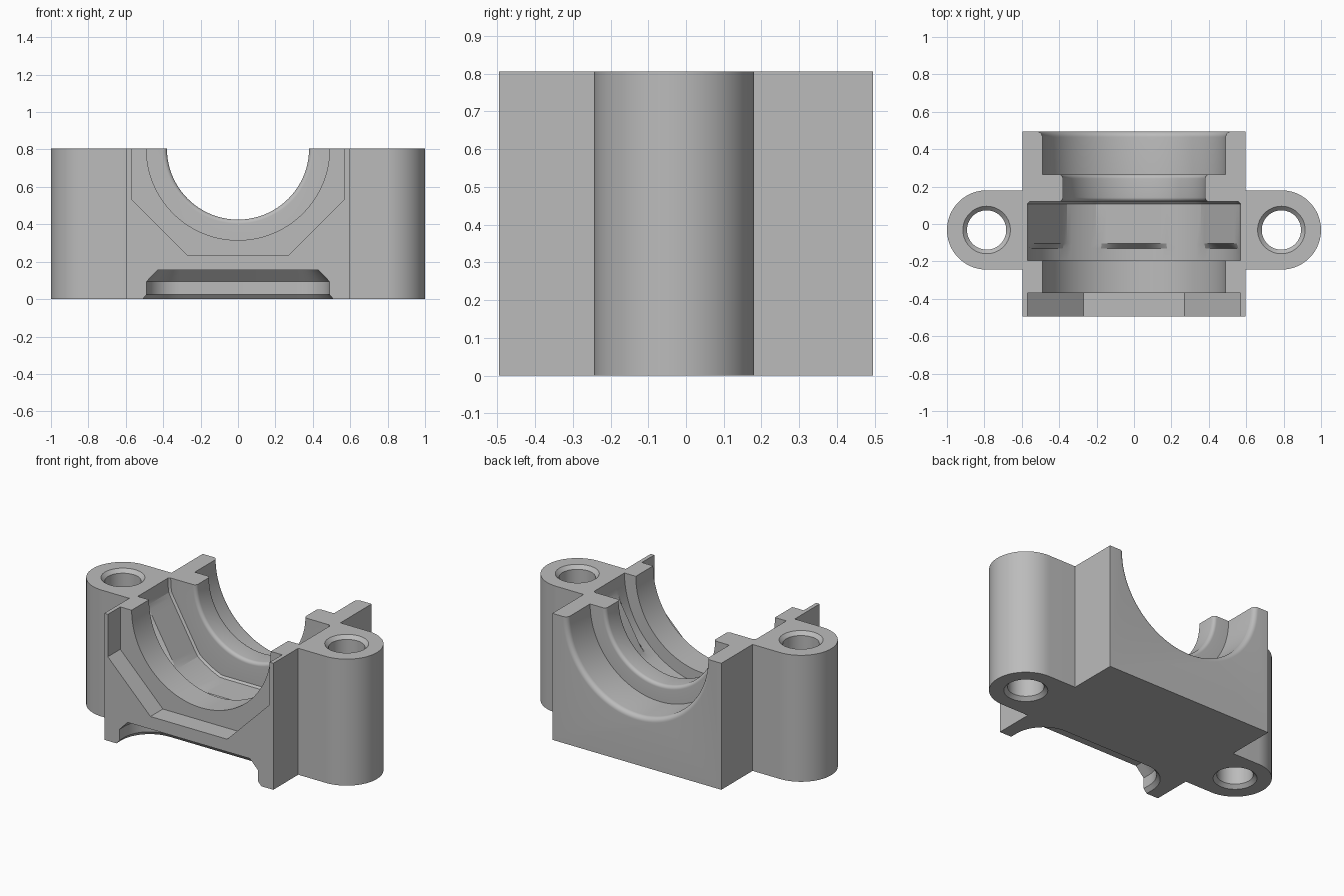
import bpy, bmesh
from math import sin, cos, pi, radians

if "Cube" in bpy.data.objects:
    bpy.data.objects.remove(bpy.data.objects["Cube"], do_unlink=True)

TOP = 0.805          # split plane, also the bore axis height
HALF_X, HALF_Y = 0.595, 0.495
EAR_X, EAR_Y, EAR_R = 0.788, -0.032, 0.212

grey = bpy.data.materials.new("plain grey")
grey.use_nodes = True
grey.diffuse_color = (0.5, 0.5, 0.5, 1)
grey.node_tree.nodes["Principled BSDF"].inputs["Base Color"].default_value = (0.5, 0.5, 0.5, 1)


def loft(name, rings):
    """Closed solid through rings of equal point count."""
    bm = bmesh.new()
    loops = [[bm.verts.new(p) for p in ring] for ring in rings]
    n = len(loops[0])
    for a, b in zip(loops, loops[1:]):
        for i in range(n):
            j = (i + 1) % n
            bm.faces.new((a[i], a[j], b[j], b[i]))
    bm.faces.new(loops[0])
    bm.faces.new(loops[-1])
    bmesh.ops.recalc_face_normals(bm, faces=bm.faces)
    mesh = bpy.data.meshes.new(name)
    bm.to_mesh(mesh)
    bm.free()
    mesh.materials.append(grey)
    obj = bpy.data.objects.new(name, mesh)
    bpy.context.collection.objects.link(obj)
    return obj


def arc(cx, cy, r, start, end, steps):
    return [(cx + r * cos(radians(start + (end - start) * i / steps)),
             cy + r * sin(radians(start + (end - start) * i / steps))) for i in range(steps + 1)]


def circle(cx, cy, r, n=64):
    return arc(cx, cy, r, 0, 360, n)[:-1]


# Block with a rounded bolt ear on each side
right_half = [(HALF_X, -HALF_Y), (HALF_X, EAR_Y - EAR_R)]
right_half += arc(EAR_X, EAR_Y, EAR_R, -90, 90, 40)
right_half += [(HALF_X, EAR_Y + EAR_R), (HALF_X, HALF_Y)]
outline = right_half + [(-x, y) for x, y in reversed(right_half)]
block = loft("bearing_block", [[(x, y, z) for x, y in outline] for z in (0, TOP)])
cutters = []

# Bolt holes, chamfered at both ends
hole = [(-0.05, 0.127), (0, 0.127), (0.022, 0.105), (TOP - 0.022, 0.105), (TOP, 0.127), (TOP + 0.05, 0.127)]
for side in (-1, 1):
    cutters.append(loft("bolt_hole_cutter", [[(x, y, z) for x, y in circle(side * EAR_X, EAR_Y, r)]
                                             for z, r in hole]))

# Angled recess in the front face
recess = [(0.57, TOP + 0.1), (0.57, 0.535), (0.27, 0.235)]
recess += [(-x, z) for x, z in reversed(recess)]
cutters.append(loft("front_recess_cutter", [[(x, y, z) for x, z in recess] for y in (-0.6, -0.37)]))


# Stepped bore with a six-sided pocket in the middle
def bore_ring(y, r, flat):
    ring = []
    for i in range(120):
        a = 2 * pi * i / 120
        off = (a + pi / 6) % (pi / 3) - pi / 6
        rr = min(r, flat / cos(off)) if flat else r
        ring.append((rr * sin(a), y, TOP - rr * cos(a)))
    return ring


POCKET_FLAT = 0.534
bore = [(-0.42, 0.49, 0), (-0.195, 0.49, 0), (-0.195, 0.57, 0), (-0.13, 0.57, 0),
        (-0.105, 0.57, POCKET_FLAT), (0.108, 0.57, POCKET_FLAT), (0.12, 0.558, POCKET_FLAT - 0.012)]
bore += [(y, r, 0) for y, r in arc(0.142, 0.402, 0.022, 180, 270, 7)]
bore += [(y, r, 0) for y, r in arc(0.243, 0.402, 0.022, 270, 360, 7)]
bore += [(0.265, 0.49, 0)]
bore += [(y, r, 0) for y, r in arc(HALF_Y - 0.03, 0.52, 0.03, 270, 360, 7)]
bore += [(0.6, 0.52, 0)]
cutters.append(loft("bore_cutter", [bore_ring(*step) for step in bore]))


# Rounded undercut below the front face, stepped inward with height
def undercut_ring(z, inset):
    half, back, r = 0.51 - inset, -HALF_Y + 0.25 - inset, 0.2 - inset
    pts = [(half, -0.6)] + arc(half - r, back - r, r, 0, 90, 16)
    pts += [(-x, y) for x, y in reversed(pts)]
    return [(x, y, z) for x, y in pts]


cutters.append(loft("undercut_cutter", [undercut_ring(z, inset) for z, inset in
                                        ((-0.05, 0), (0, 0), (0.025, 0.022), (0.095, 0.022), (0.155, 0.08))]))

# Carve the block, then drop the cutters
bpy.ops.object.select_all(action="DESELECT")
bpy.context.view_layer.objects.active = block
block.select_set(True)
for cutter in cutters:
    cutter.hide_render = True
    mod = block.modifiers.new("cut", "BOOLEAN")
    mod.operation, mod.solver, mod.object = "DIFFERENCE", "EXACT", cutter
    bpy.ops.object.modifier_apply(modifier=mod.name)
for cutter in cutters:
    bpy.data.objects.remove(cutter, do_unlink=True)
bpy.ops.object.shade_smooth_by_angle(angle=radians(16))
